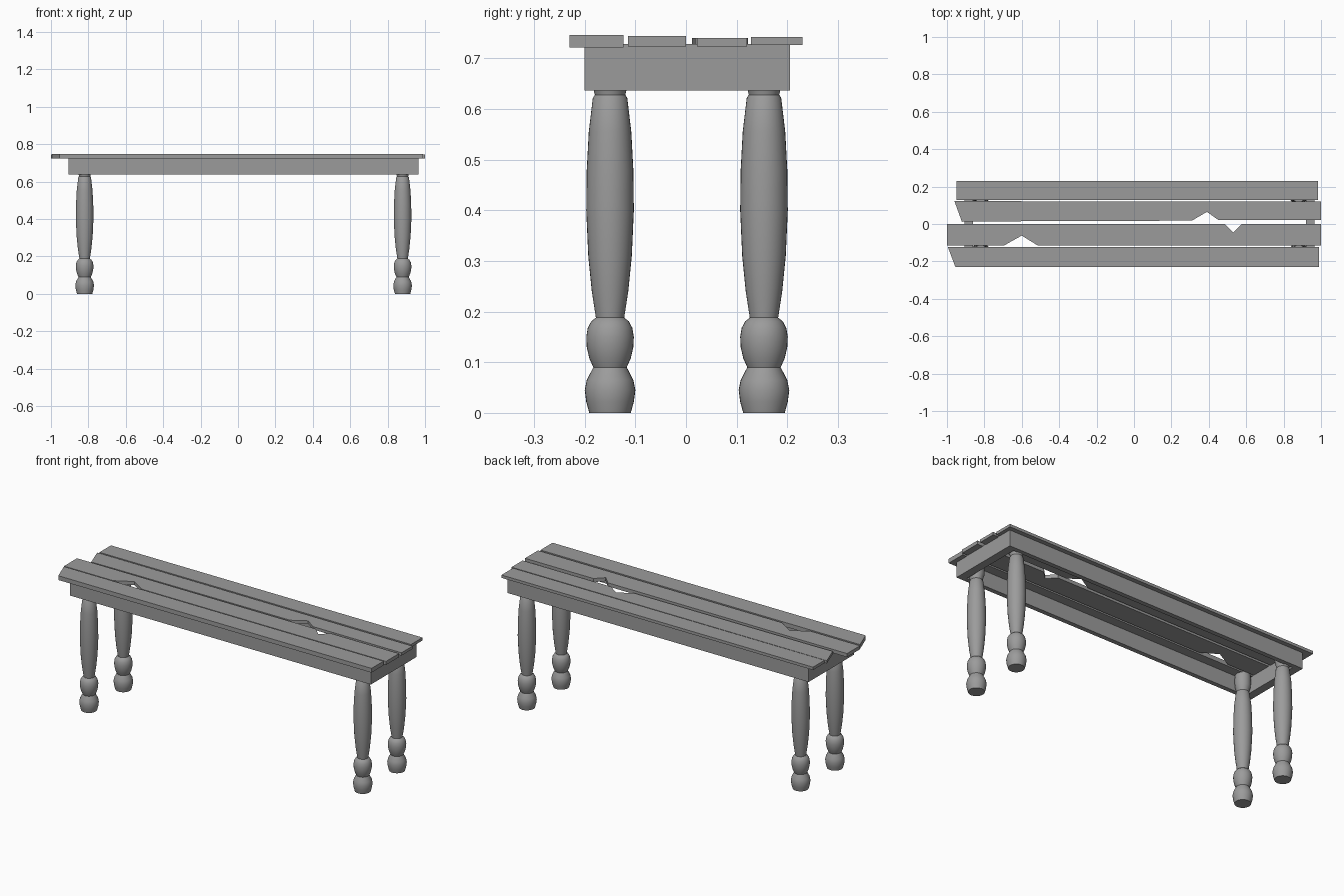
import bpy, bmesh, math

cube = bpy.data.objects.get("Cube")
if cube:
    bpy.data.objects.remove(cube, do_unlink=True)

# Single weathered grey for the whole bench
GREY = (0.33, 0.33, 0.33, 1)
wood = bpy.data.materials.new("grey_wood")
wood.diffuse_color = GREY
wood.use_nodes = True
wood.node_tree.nodes["Principled BSDF"].inputs["Base Color"].default_value = GREY


def finish(name, bm):
    bmesh.ops.recalc_face_normals(bm, faces=bm.faces)
    mesh = bpy.data.meshes.new(name)
    bm.to_mesh(mesh)
    bm.free()
    mesh.materials.append(wood)
    obj = bpy.data.objects.new(name, mesh)
    bpy.context.collection.objects.link(obj)
    return obj


def slab(name, outline, z0, z1):
    """Extrude a flat outline from z0 up to z1."""
    bm = bmesh.new()
    face = bm.faces.new([bm.verts.new((x, y, z0)) for x, y in outline])
    ext = bmesh.ops.extrude_face_region(bm, geom=[face])
    top = [v for v in ext["geom"] if isinstance(v, bmesh.types.BMVert)]
    bmesh.ops.translate(bm, verts=top, vec=(0, 0, z1 - z0))
    bmesh.ops.triangulate(bm, faces=[f for f in bm.faces if len(f.verts) > 4])
    return finish(name, bm)


def rect(x0, x1, y0, y1):
    return [(x0, y0), (x1, y0), (x1, y1), (x0, y1)]


def lathe(name, profile, x, y, sides=32):
    """Spin a (radius, height) profile around a vertical axis."""
    bm = bmesh.new()
    rings = []
    for r, z in profile:
        angles = [2 * math.pi * i / sides for i in range(sides)]
        rings.append([bm.verts.new((x + r * math.cos(a), y + r * math.sin(a), z)) for a in angles])
    for low, high in zip(rings, rings[1:]):
        for i in range(sides):
            j = (i + 1) % sides
            bm.faces.new((low[i], low[j], high[j], high[i]))
    bm.faces.new(rings[0])
    bm.faces.new(rings[-1])
    obj = finish(name, bm)
    bpy.ops.object.select_all(action="DESELECT")
    obj.select_set(True)
    bpy.context.view_layer.objects.active = obj
    bpy.ops.object.shade_smooth_by_angle(angle=math.radians(35))
    return obj


# Seat planks, with chipped edges and broken ends
slab("back_plank", rect(-0.95, 0.985, 0.128, 0.23), 0.726, 0.742)
slab("inner_back_plank",
     [(-0.92, 0.012), (-0.8, 0.014), (0.31, 0.018), (0.39, 0.065), (0.45, 0.022),
      (1.0, 0.022), (1.0, 0.12), (-0.96, 0.122)], 0.724, 0.74)
slab("inner_front_plank",
     [(-1.0, -0.115), (-0.695, -0.115), (-0.6, -0.062), (-0.515, -0.115), (1.0, -0.115),
      (1.0, 0.0), (0.575, 0.0), (0.53, -0.045), (0.485, 0.0), (-1.0, 0.0)], 0.724, 0.744)
slab("front_plank",
     [(-0.955, -0.23), (0.99, -0.23), (0.99, -0.123), (-0.995, -0.123)], 0.722, 0.746)

# Frame under the seat
LEFT, RIGHT, FRONT, BACK = 0.965, -0.905, -0.2, 0.205
END, SIDE = 0.045, 0.025
for name, outline in {
    "front_rail": rect(RIGHT, LEFT, FRONT, FRONT + SIDE),
    "back_rail": rect(RIGHT, LEFT, BACK - SIDE, BACK),
    "right_rail": rect(RIGHT, RIGHT + END, FRONT + SIDE, BACK - SIDE),
    "left_rail": rect(LEFT - END, LEFT, FRONT + SIDE, BACK - SIDE),
}.items():
    slab(name, outline, 0.637, 0.728)

# Turned legs: foot, ball, long swelling shaft and a short cap inside the frame
LEG = [(0.041, 0), (0.047, 0.022), (0.05, 0.045), (0.046, 0.065), (0.033, 0.09),
       (0.041, 0.108), (0.046, 0.13), (0.047, 0.15), (0.044, 0.168), (0.037, 0.181),
       (0.028, 0.188), (0.036, 0.24), (0.043, 0.31), (0.047, 0.4), (0.046, 0.48),
       (0.042, 0.555), (0.034, 0.622), (0.03, 0.628), (0.033, 0.64), (0.039, 0.66),
       (0.04, 0.7), (0.037, 0.726)]
for side, x in (("right", -0.82), ("left", 0.88)):
    for end, y in (("front", -0.15), ("back", 0.154)):
        lathe(f"{end}_{side}_leg", LEG, x, y)
